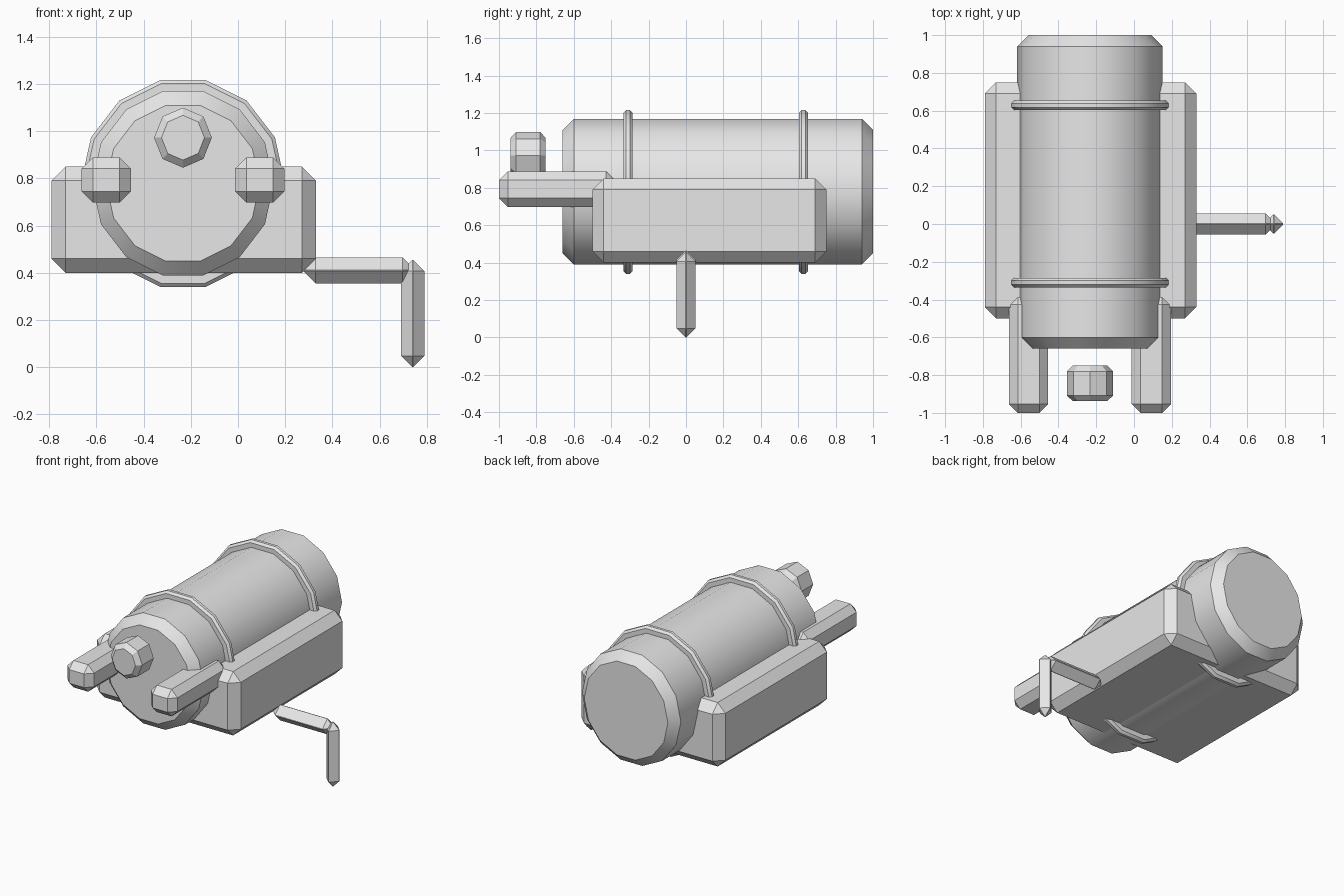
import bpy, bmesh, math

if "Cube" in bpy.data.objects:
    bpy.data.objects.remove(bpy.data.objects["Cube"])

CX = -0.233          # centre line of the body
SQUASH = 0.963       # round parts are slightly narrow in x

grey = bpy.data.materials.new("plain grey")
grey.diffuse_color = (0.8, 0.8, 0.8, 1)
grey.use_nodes = True
grey.node_tree.nodes["Principled BSDF"].inputs["Base Color"].default_value = grey.diffuse_color


def finish(name, bm):
    bmesh.ops.recalc_face_normals(bm, faces=bm.faces)
    me = bpy.data.meshes.new(name)
    bm.to_mesh(me)
    bm.free()
    me.materials.append(grey)
    ob = bpy.data.objects.new(name, me)
    bpy.context.scene.collection.objects.link(ob)
    return ob


def chamfer_box(name, lo, hi, cut):
    """Box between two corners with every edge chamfered."""
    bm = bmesh.new()
    bmesh.ops.create_cube(bm, size=1)
    for v in bm.verts:
        v.co = [(a + b) / 2 + c * (b - a) for a, b, c in zip(lo, hi, v.co)]
    bmesh.ops.bevel(bm, geom=bm.edges[:], offset=cut, segments=1,
                    affect='EDGES', clamp_overlap=True)
    return finish(name, bm)


def chamfer_drum(name, sides, radius, y0, y1, cut, z):
    """Solid drum along y with chamfered rims."""
    inner = radius - cut / math.cos(math.pi / sides)
    bm = bmesh.new()
    rings = []
    for y, r in ((y0, inner), (y0 + cut, radius), (y1 - cut, radius), (y1, inner)):
        ring = []
        for i in range(sides):
            a = 2 * math.pi * i / sides
            ring.append(bm.verts.new((CX + SQUASH * r * math.cos(a), y, z + r * math.sin(a))))
        rings.append(ring)
    for p, q in zip(rings, rings[1:]):
        for i in range(sides):
            j = (i + 1) % sides
            bm.faces.new((p[i], p[j], q[j], q[i]))
    bm.faces.new(rings[0])
    bm.faces.new(rings[-1])
    ob = finish(name, bm)
    bpy.ops.object.select_all(action='DESELECT')
    bpy.context.view_layer.objects.active = ob
    ob.select_set(True)
    bpy.ops.object.shade_smooth_by_angle(angle=math.radians(30))
    return ob


# Barrel and its two straps
chamfer_drum("barrel", 14, 0.40, -0.66, 1.0, 0.06, 0.779)
for label, y in (("front", -0.31), ("rear", 0.628)):
    chamfer_drum(label + "_strap", 14, 0.449, y - 0.025, y + 0.025, 0.015, 0.778)

# Cradle block around the barrel
chamfer_box("cradle", (-0.79, -0.5, 0.4), (0.33, 0.75, 0.85), 0.06)

# Two handle bars at the front
for label, s in (("left", -1), ("right", 1)):
    x = CX + s * 0.325
    chamfer_box(label + "_bar", (x - 0.104, -1.0, 0.698), (x + 0.104, -0.38, 0.888), 0.047)

# Knob in front of the barrel
chamfer_drum("knob", 8, 0.127, -0.938, -0.75, 0.03, 0.972)

# Crank: arm and grip with nearly diamond sections
chamfer_box("crank_arm", (0.275, -0.055, 0.355), (0.75, 0.055, 0.465), 0.053)
chamfer_box("crank_grip", (0.69, -0.05, 0.0), (0.79, 0.05, 0.455), 0.048)
